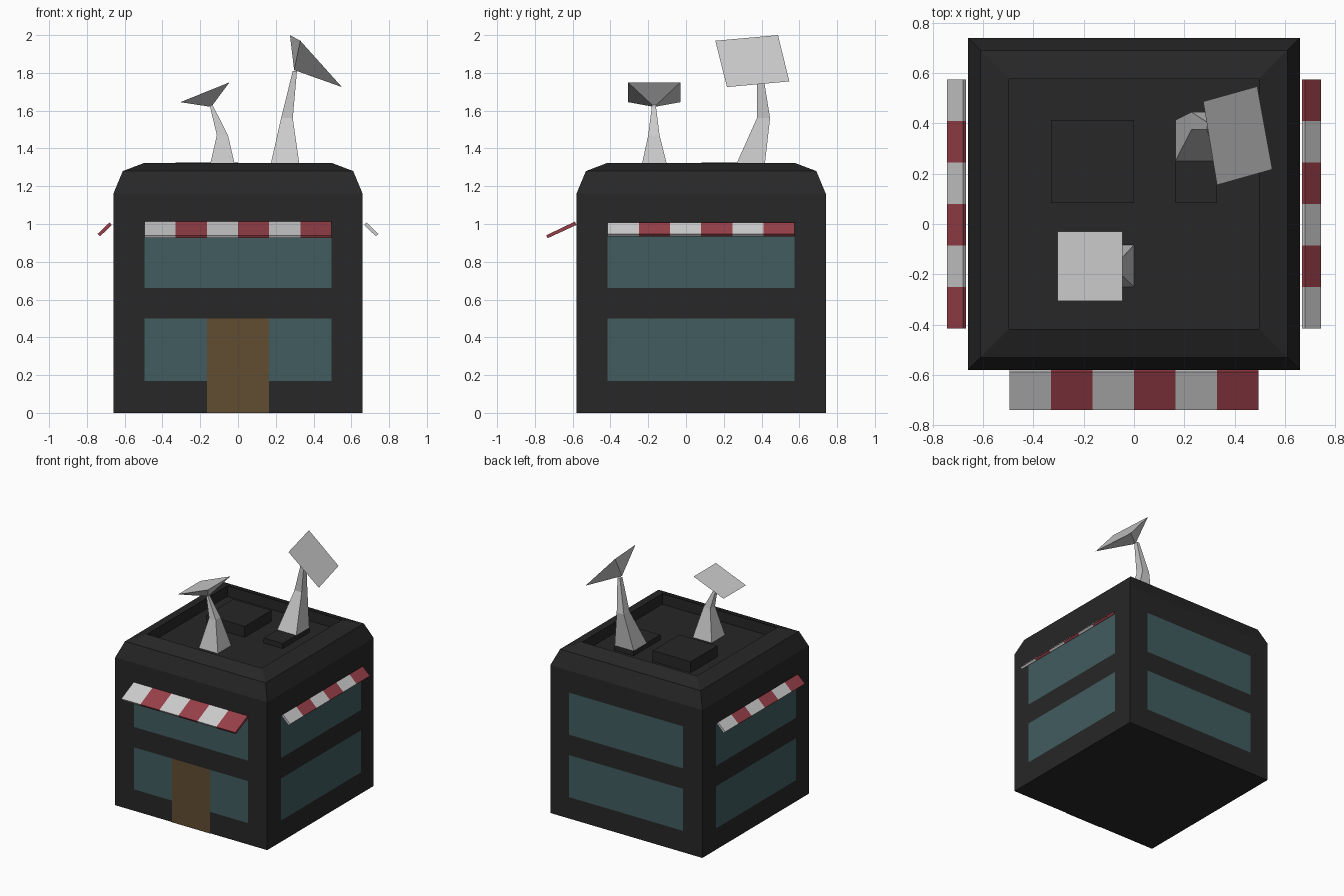
import bpy
from mathutils import Matrix, Vector
from math import pi

if "Cube" in bpy.data.objects:
    bpy.data.objects.remove(bpy.data.objects["Cube"])

CY = 0.08          # body centre in y
H = 0.66           # body half width
U = 0.165          # layout module


def mat(name, r, g, b):
    m = bpy.data.materials.new(name)
    m.diffuse_color = (r, g, b, 1)
    m.use_nodes = True
    m.node_tree.nodes["Principled BSDF"].inputs["Base Color"].default_value = m.diffuse_color
    return m


DARK = mat("dark_wall", 0.02, 0.02, 0.02)
GLASS = mat("glass", 0.052, 0.107, 0.113)
WOOD = mat("wood", 0.12, 0.075, 0.032)
RED = mat("red_stripe", 0.31, 0.05, 0.065)
WHITE = mat("white_stripe", 0.8, 0.8, 0.8)


def mesh(name, verts, faces, mats=(), idx=None):
    me = bpy.data.meshes.new(name)
    me.from_pydata([tuple(v) for v in verts], [], faces)
    for m in mats:
        me.materials.append(m)
    if idx:
        me.polygons.foreach_set("material_index", idx)
    ob = bpy.data.objects.new(name, me)
    bpy.context.collection.objects.link(ob)
    return ob


def loft(name, rings, mats=()):
    """Rectangular rings (x0, x1, y0, y1, z) joined and capped."""
    verts, faces = [], [(3, 2, 1, 0)]
    for x0, x1, y0, y1, z in rings:
        verts += [(x0, y0, z), (x1, y0, z), (x1, y1, z), (x0, y1, z)]
    for k in range(0, 4 * len(rings) - 4, 4):
        faces += [(k + i, k + (i + 1) % 4, k + 4 + (i + 1) % 4, k + 4 + i) for i in range(4)]
    n = len(verts)
    faces.append((n - 4, n - 3, n - 2, n - 1))
    return mesh(name, verts, faces, mats)


def side(k):
    """Turns front-wall coordinates (across, outward, up) onto wall k."""
    return Matrix.Translation((0, CY, 0)) @ Matrix.Rotation(k * pi / 2, 4, 'Z')


def pane(name, k, x0, x1, z0, z1, m, off=0.004):
    y = -H - off
    pts = [side(k) @ Vector(p) for p in ((x0, y, z0), (x1, y, z0), (x1, y, z1), (x0, y, z1))]
    mesh(name, pts, [(0, 1, 2, 3)], [m])


def awning(name, k, profile):
    """Six striped slabs side by side along one wall."""
    verts, faces, idx = [], [], []
    for i in range(6):
        b = len(verts)
        for x in (-3 * U + i * U, -2 * U + i * U):
            verts += [side(k) @ Vector((x, -H - o, z)) for o, z in profile]
        faces += [(b + j, b + 4 + j, b + 4 + (j + 1) % 4, b + (j + 1) % 4) for j in range(4)]
        idx += [i % 2] * 4
        if i == 0:
            faces.append((b, b + 1, b + 2, b + 3))
            idx.append(0)
        if i == 5:
            faces.append((b + 7, b + 6, b + 5, b + 4))
            idx.append(1)
    mesh(name, verts, faces, [WHITE, RED], idx)


def dish(name, corners, apex):
    """Flat reflector with a shallow pyramid behind it."""
    mesh(name, list(corners) + [apex],
         [(0, 1, 2, 3)] + [((i + 1) % 4, i, 4) for i in range(4)])


# Building shell with bevelled parapet and sunken roof
loft("building", [(-h, h, CY - h, CY + h, z) for h, z in
                  ((H, 0), (H, 1.16), (0.61, 1.28), (0.497, 1.323), (0.497, 1.24))], [DARK])

# Roof boxes
loft("roof_box", [(-0.33, 0, 0.083, 0.413, z) for z in (1.24, 1.326)], [DARK])
loft("roof_plate", [(U, 0.33, 0.083, 0.413, z) for z in (1.24, 1.28)], [DARK])

# Windows on all four walls, and the door
W = 3 * U
for k, label in enumerate(("front", "right", "back", "left")):
    pane(label + "_upper_window", k, -W, W, 0.66, 0.99, GLASS)
    if k:
        pane(label + "_lower_window", k, -W, W, 0.17, 0.50, GLASS)
pane("front_lower_window_left", 0, -W, -U, 0.17, 0.50, GLASS)
pane("front_lower_window_right", 0, U, W, 0.17, 0.50, GLASS)
pane("door", 0, -U, U, 0, 0.50, WOOD)

# Awnings: deep over the front, short at the sides
awning("front_awning", 0, [(0.008, 1.013), (0.0, 0.995), (0.152, 0.925), (0.16, 0.94)])
short = [(0.02, 1.008), (0.008, 0.995), (0.07, 0.935), (0.083, 0.948)]
awning("right_awning", 1, short)
awning("left_awning", 3, short)

# Small antenna
loft("small_mast", [(-U, 0, -0.25, -0.083, 1.24), (-0.112, -0.053, -0.2, -0.14, 1.47),
                    (-0.15, -0.135, -0.18, -0.16, 1.63)])
dish("small_dish", [(-0.305, -0.307, 1.645), (-0.045, -0.307, 1.75),
                    (-0.045, -0.03, 1.75), (-0.305, -0.03, 1.645)], (-0.142, -0.168, 1.62))

# Large antenna
loft("large_mast", [(U, 0.33, 0.25, 0.413, 1.28), (0.228, 0.29, 0.375, 0.445, 1.56),
                    (0.29, 0.312, 0.375, 0.405, 1.81)])
dish("large_dish", [(0.275, 0.487, 2.0), (0.33, 0.155, 1.97),
                    (0.55, 0.217, 1.725), (0.49, 0.547, 1.755)], (0.297, 0.37, 1.815))
